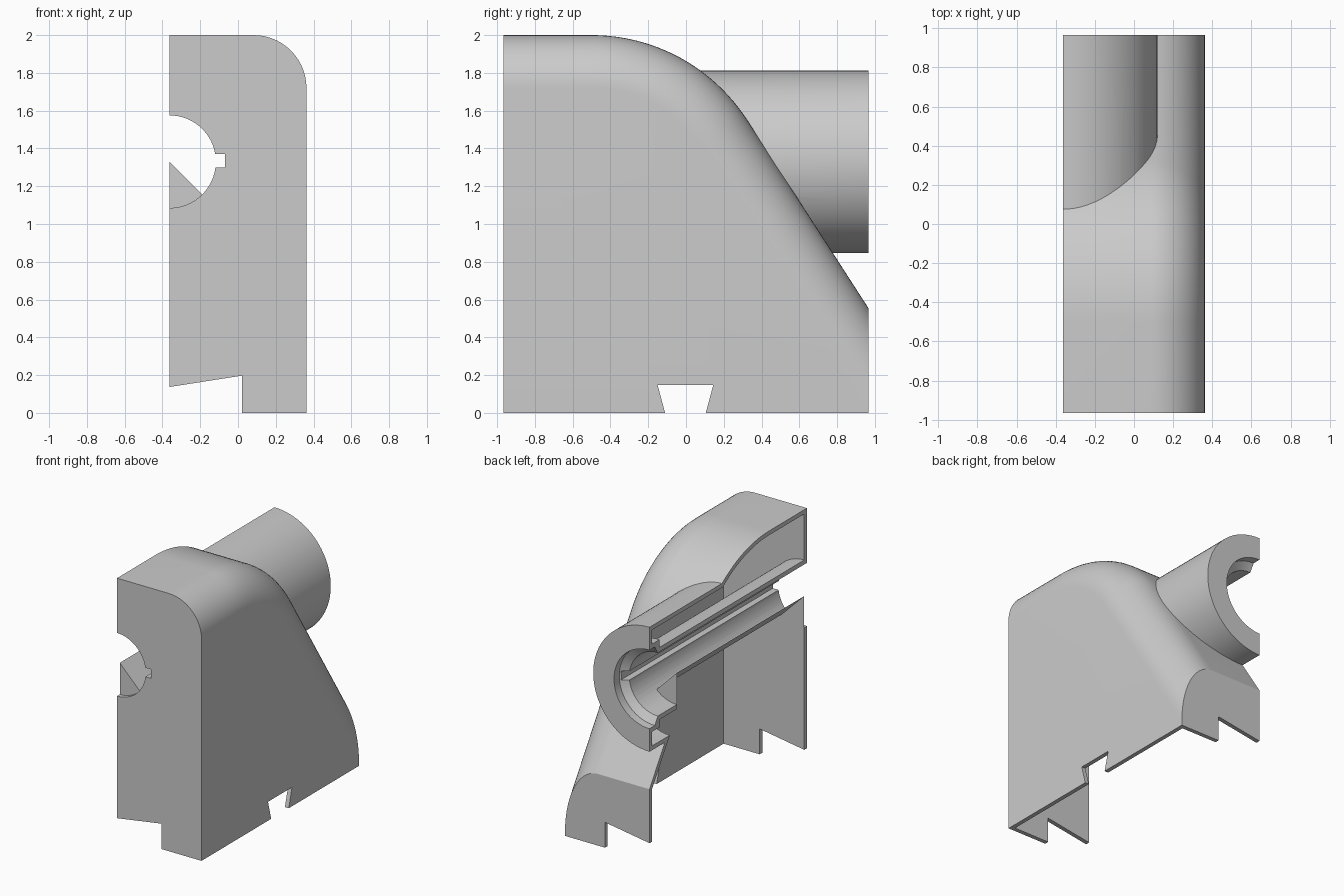
import bpy, bmesh, math
from mathutils import Matrix

if "Cube" in bpy.data.objects:
    bpy.data.objects.remove(bpy.data.objects["Cube"])

HALF_X, HALF_Y = 0.3625, 0.965      # overall half width and half depth
WALL = 0.033
AXIS_Z = 1.33                       # bore axis height, on the open side plane
SLOPE = math.radians(57.2)

grey = bpy.data.materials.new("plain grey")
grey.use_nodes = True
COLOUR = (0.6, 0.6, 0.6, 1)
grey.diffuse_color = COLOUR
grey.node_tree.nodes["Principled BSDF"].inputs["Base Color"].default_value = COLOUR


def finish(name, bm):
    bmesh.ops.recalc_face_normals(bm, faces=bm.faces)
    mesh = bpy.data.meshes.new(name)
    bm.to_mesh(mesh)
    bm.free()
    mesh.materials.append(grey)
    ob = bpy.data.objects.new(name, mesh)
    bpy.context.collection.objects.link(ob)
    return ob


def loft(name, rings):
    """Skin a row of equal point rings and cap both ends."""
    bm = bmesh.new()
    rows = [[bm.verts.new(p) for p in ring] for ring in rings]
    n = len(rows[0])
    for a, b in zip(rows, rows[1:]):
        for i in range(n):
            j = (i + 1) % n
            bm.faces.new((a[i], a[j], b[j], b[i]))
    bm.faces.new(rows[0])
    bm.faces.new(rows[-1])
    return finish(name, bm)


def box(name, x, y, z):
    return loft(name, [[(u, y[0], z[0]), (u, y[1], z[0]), (u, y[1], z[1]), (u, y[0], z[1])] for u in x])


def rod(name, r0, r1, y0, y1, sides=96):
    """Round bar or cone along the bore axis."""
    bm = bmesh.new()
    turn = Matrix.Translation((-HALF_X, (y0 + y1) / 2, AXIS_Z)) @ Matrix.Rotation(-math.pi / 2, 4, "X")
    bmesh.ops.create_cone(bm, cap_ends=True, segments=sides, radius1=r0, radius2=r1,
                          depth=y1 - y0, matrix=turn)
    return finish(name, bm)


def outline(x, inset, y0, y1, bottom):
    """Side outline: flat top, arc, straight slope."""
    radius = 0.98 - inset
    pts = [(x, y0, bottom), (x, y0, 1.02 + radius)]
    for i in range(25):
        a = SLOPE * i / 24
        pts.append((x, -0.5 + radius * math.sin(a), 1.02 + radius * math.cos(a)))
    end = pts[-1]
    pts += [(x, y1, end[2] - (y1 - end[1]) * math.tan(SLOPE)), (x, y1, bottom)]
    return pts


def hood(name, inset, x0, bottom):
    """Housing solid with a rounded upper edge on the closed side."""
    r, y = 0.28 - inset, HALF_Y - inset
    rings = [outline(x0, inset, -y, y, bottom)]
    for k in range(15):
        a = math.pi / 2 * k / 14
        rings.append(outline(HALF_X - 0.28 + r * math.sin(a), inset + r * (1 - math.cos(a)), -y, y, bottom))
    return loft(name, rings)


def combine(target, other, operation):
    mod = target.modifiers.new(operation, "BOOLEAN")
    mod.operation, mod.object, mod.solver = operation, other, "EXACT"
    bpy.context.view_layer.objects.active = target
    bpy.ops.object.modifier_apply(modifier=mod.name)
    bpy.data.objects.remove(other)


# Hollow housing with the round tube on its back slope
housing = hood("housing", 0, -HALF_X, 0)
combine(housing, rod("tube", 0.483, 0.483, -0.2, HALF_Y), "UNION")
combine(housing, hood("cavity", WALL, -0.7, -0.2), "DIFFERENCE")
combine(housing, rod("tube_cavity", 0.45, 0.45, -0.19, HALF_Y - WALL), "DIFFERENCE")

# Inner sleeve, its end boss and the key rib
combine(housing, rod("sleeve", 0.28, 0.28, -0.95, 0.95), "UNION")
combine(housing, rod("boss", 0.34, 0.34, 0.84, 0.95), "UNION")
combine(housing, box("key_rib", (-0.2, -0.045), (-0.95, 0.95), (1.27, 1.4)), "UNION")

# Bore, keyway and stepped mouth
combine(housing, rod("bore", 0.245, 0.245, -1.2, 1.2), "DIFFERENCE")
combine(housing, box("keyway", (-0.3, -0.07), (-1.2, 1.2), (1.3, 1.37)), "DIFFERENCE")
combine(housing, rod("mouth", 0.305, 0.305, 0.9, 1.2), "DIFFERENCE")
combine(housing, rod("mouth_taper", 0.24, 0.305, 0.86, 0.901), "DIFFERENCE")

# Opening in the lower part of the sleeve
wedge = [(-HALF_X, AXIS_Z), (-HALF_X + 0.33, AXIS_Z - 0.33),
         (-HALF_X, AXIS_Z - 0.4), (-HALF_X - 0.4, AXIS_Z - 0.4)]
combine(housing, loft("sleeve_opening", [[(x, y, z) for x, z in wedge] for y in (WALL - HALF_Y, 0.63)]),
        "DIFFERENCE")

# Foot cutouts: sloped notch in the end walls, dovetail in the side wall
foot = [(-0.6, -0.1), (0.02, -0.1), (0.02, 0.197), (-0.6, 0.1)]
combine(housing, loft("end_notch", [[(x, y, z) for x, z in foot] for y in (-1.2, 1.2)]), "DIFFERENCE")
tail = [(-0.084, -0.1), (0.078, -0.1), (0.144, 0.147), (-0.15, 0.147)]
combine(housing, loft("dovetail", [[(x, y, z) for y, z in tail] for x in (0.2, 0.6)]), "DIFFERENCE")

# Flat open side
combine(housing, box("trim", (-1.5, -HALF_X), (-1.5, 1.5), (-0.5, 2.5)), "DIFFERENCE")

bpy.ops.object.select_all(action="DESELECT")
housing.select_set(True)
bpy.context.view_layer.objects.active = housing
bpy.ops.object.shade_smooth_by_angle(angle=math.radians(30))
